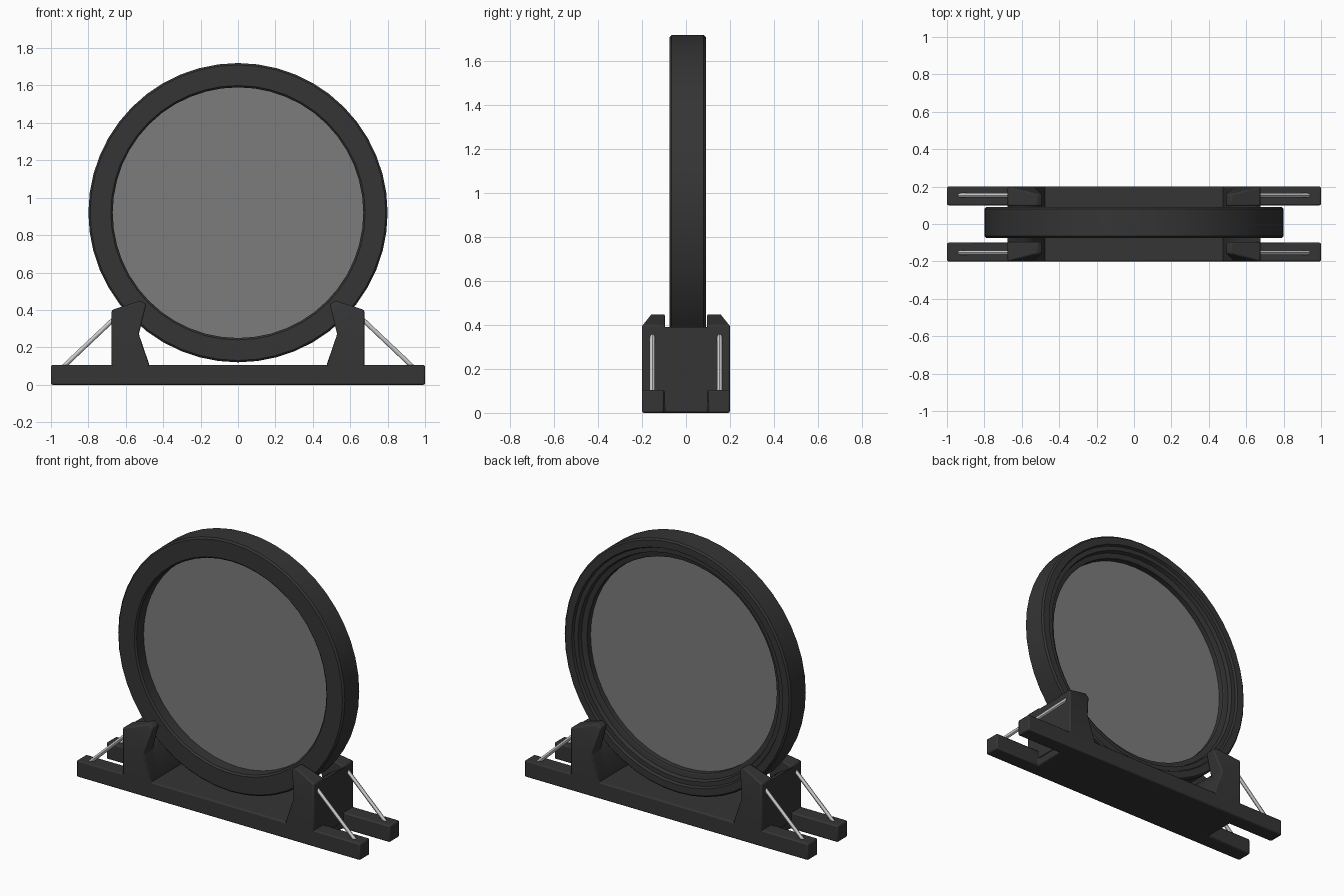
import bpy, bmesh, math
from mathutils import Vector

if "Cube" in bpy.data.objects:
    bpy.data.objects.remove(bpy.data.objects["Cube"])


def material(name, rgba):
    m = bpy.data.materials.new(name)
    m.diffuse_color = rgba
    m.use_nodes = True
    m.node_tree.nodes["Principled BSDF"].inputs["Base Color"].default_value = m.diffuse_color
    return m


DARK = material("dark_metal", (0.035, 0.035, 0.035, 1))
STEEL = material("steel", (0.55, 0.55, 0.55, 1))
GLASS = material("glass", (0.2, 0.2, 0.2, 0.6))
SIDES = 48
CENTRE_Z = 0.92


def finish(name, bm, mat, bevel=0.0, smooth=True):
    bmesh.ops.recalc_face_normals(bm, faces=bm.faces)
    me = bpy.data.meshes.new(name)
    bm.to_mesh(me)
    bm.free()
    ob = bpy.data.objects.new(name, me)
    bpy.context.collection.objects.link(ob)
    me.materials.append(mat)
    if bevel:
        b = ob.modifiers.new("edge_bevel", 'BEVEL')
        b.width, b.segments, b.limit_method = bevel, 2, 'ANGLE'
        b.angle_limit = math.radians(25)
    if smooth:
        bpy.ops.object.select_all(action='DESELECT')
        ob.select_set(True)
        bpy.context.view_layer.objects.active = ob
        bpy.ops.object.shade_smooth_by_angle(angle=math.radians(30))
    return ob


def prism(name, front, back, mat, bevel, split=None):
    """Join two matching outlines; split cuts the front cap along a crease."""
    bm = bmesh.new()
    f = [bm.verts.new(p) for p in front]
    b = [bm.verts.new(p) for p in back]
    n = len(f)
    for i in range(n):
        j = (i + 1) % n
        bm.faces.new((f[i], f[j], b[j], b[i]))
    bm.faces.new(b)
    for cap in (split or [range(n)]):
        bm.faces.new([f[i] for i in cap])
    return finish(name, bm, mat, bevel)


# Base: central plate with two rails running past it at each end
plan = [(1, -.2), (1, -.1), (.67, -.1), (.67, .1), (1, .1), (1, .2)]
plan += [(-x, -y) for x, y in plan]
prism("base", [(x, y, 0) for x, y in plan], [(x, y, .105) for x, y in plan], DARK, .008)

# Cradle: cross walls, clamp posts and brace rods at every corner
POST = [(.675, .05), (.475, .05), (.475, .11), (.53, .27), (.49, .43), (.52, .45), (.675, .40)]
OUTER_Y = [.2, .2, .2, .2, .16, .16, .2]
WALL = [(.675, .05), (.475, .05), (.475, .11), (.53, .27), (.575, .33), (.675, .39)]
for sx, side in ((-1, "left"), (1, "right")):
    prism(side + "_cradle_wall", [(sx * x, -.11, z) for x, z in WALL],
          [(sx * x, .11, z) for x, z in WALL], DARK, 0)
    for sy, end in ((-1, "front"), (1, "back")):
        label = f"{end}_{side}_"
        prism(label + "post", [(sx * x, sy * y, z) for (x, z), y in zip(POST, OUTER_Y)],
              [(sx * x, sy * .095, z) for x, z in POST], DARK, .008,
              split=[(0, 1, 2, 3, 6), (3, 4, 5, 6)])
        a, b = Vector((sx * .935, sy * .153, .095)), Vector((sx * .655, sy * .153, .36))
        bm = bmesh.new()
        bmesh.ops.create_cone(bm, cap_ends=True, segments=12, radius1=.012, radius2=.012,
                              depth=(b - a).length)
        rod = finish(label + "rod", bm, STEEL)
        rod.location = (a + b) / 2
        rod.rotation_euler = (b - a).to_track_quat('Z', 'Y').to_euler()

# Ring: lathed profile (radius, y) with a stepped back lip
PROFILE = [(.79, -.075), (.80, -.065), (.80, .08), (.79, .09), (.745, .09), (.738, .075),
           (.71, .075), (.703, .05), (.675, .045), (.67, .04), (.67, -.065), (.68, -.075)]
bm = bmesh.new()
loops = []
for i in range(SIDES):
    t = 2 * math.pi * i / SIDES
    loops.append([bm.verts.new((r * math.cos(t), y, CENTRE_Z + r * math.sin(t)))
                  for r, y in PROFILE])
for i in range(SIDES):
    p, q = loops[i], loops[(i + 1) % SIDES]
    for k in range(len(PROFILE)):
        m = (k + 1) % len(PROFILE)
        bm.faces.new((p[k], p[m], q[m], q[k]))
finish("ring", bm, DARK)

# Glass disc inside the ring
bm = bmesh.new()
bmesh.ops.create_circle(bm, cap_ends=True, segments=SIDES, radius=.672)
disc = finish("glass_disc", bm, GLASS, smooth=False)
disc.location = (0, .005, CENTRE_Z)
disc.rotation_euler = (math.pi / 2, 0, 0)
